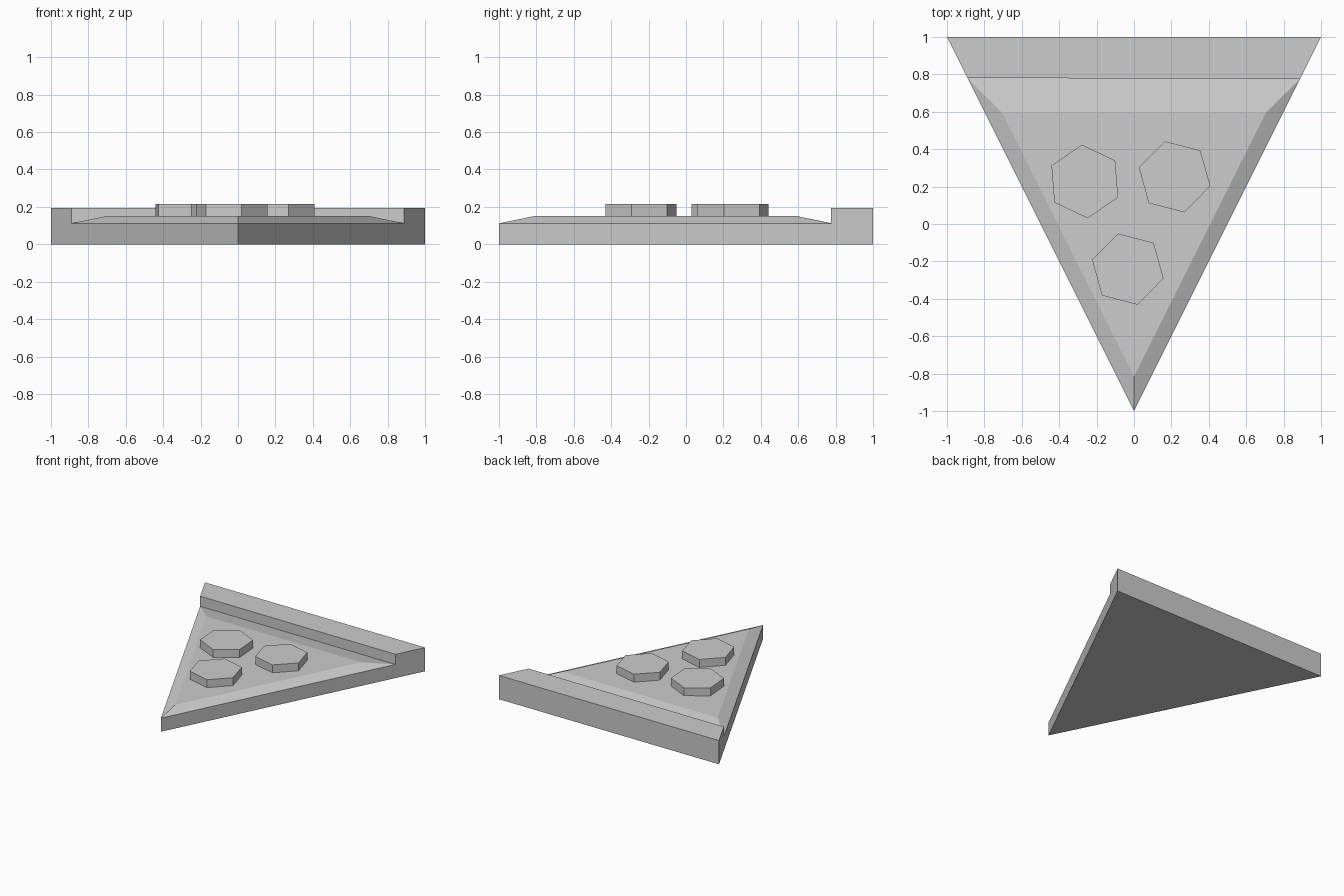
import bpy, math

if "Cube" in bpy.data.objects:
    bpy.data.objects.remove(bpy.data.objects["Cube"])

dough = bpy.data.materials.new("light grey")
dough.diffuse_color = (0.604, 0.604, 0.604, 1)
dough.use_nodes = True
dough.node_tree.nodes["Principled BSDF"].inputs["Base Color"].default_value = dough.diffuse_color


def add_mesh(name, verts, faces):
    mesh = bpy.data.meshes.new(name)
    mesh.from_pydata(verts, [], faces)
    mesh.materials.append(dough)
    mesh.update()
    obj = bpy.data.objects.new(name, mesh)
    bpy.context.collection.objects.link(obj)
    return obj


def edge_point(side, y, z):
    """Point on the slanted left (-1) or right (1) edge of the wedge."""
    return (side * (y + 1) / 2, y, z)


# Wedge: flat base, raised crust along the back, bevelled filling in front
RIM, TOP, CRUST = 0.112, 0.15, 0.195
FRONT_L, FRONT_R = 0.78, 0.775
verts = [
    edge_point(-1, 1, 0), edge_point(1, 1, 0), (0, -1, 0),               # 0-2 base
    edge_point(-1, 1, CRUST), edge_point(1, 1, CRUST),                   # 3-4 crust back
    edge_point(-1, FRONT_L, CRUST), edge_point(1, FRONT_R, CRUST),       # 5-6 crust front
    edge_point(-1, FRONT_L, RIM), edge_point(1, FRONT_R, RIM), (0, -1, RIM),  # 7-9 rim
    (-0.705, 0.595, TOP), (0.705, 0.595, TOP), (0, -0.815, TOP),         # 10-12 filling
]
faces = [
    (0, 1, 2),                # underside
    (1, 0, 3, 4),             # back wall
    (0, 2, 9, 7, 5, 3),       # left wall
    (2, 1, 4, 6, 8, 9),       # right wall
    (3, 5, 6, 4),             # crust top
    (5, 7, 8, 6),             # crust front
    (7, 10, 11, 8), (9, 12, 10, 7), (8, 11, 12, 9),  # bevels
    (10, 12, 11),             # filling top
]
add_mesh("slice_body", verts, faces)


# Hexagonal toppings
def add_topping(name, cx, cy, turn, radius=0.197, low=TOP, high=0.215):
    ring = [(cx + radius * math.cos(math.radians(turn + 60 * i)),
             cy + radius * math.sin(math.radians(turn + 60 * i))) for i in range(6)]
    v = [(x, y, low) for x, y in ring] + [(x, y, high) for x, y in ring]
    f = [tuple(range(5, -1, -1)), tuple(range(6, 12))]
    f += [(i, (i + 1) % 6, (i + 1) % 6 + 6, i + 6) for i in range(6)]
    add_mesh(name, v, f)


add_topping("topping_left", -0.263, 0.227, 34.5)
add_topping("topping_right", 0.217, 0.252, -14.5)
add_topping("topping_front", -0.033, -0.241, -14.5)
